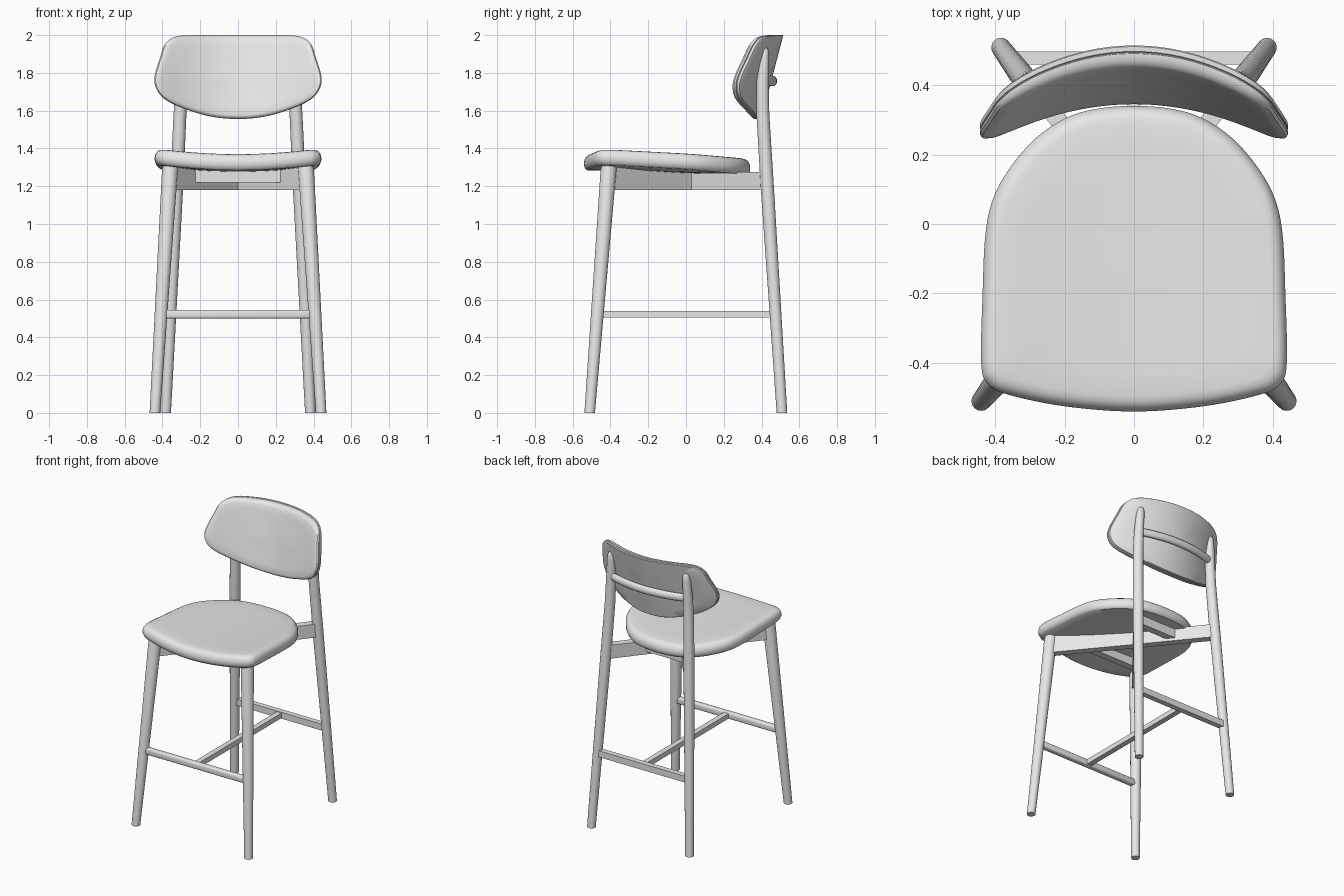
import bpy, bmesh, math
from mathutils import Vector

if "Cube" in bpy.data.objects:
    bpy.data.objects.remove(bpy.data.objects["Cube"])

grey = bpy.data.materials.new("light grey")
grey.diffuse_color = (0.8, 0.8, 0.8, 1)
grey.use_nodes = True
grey.node_tree.nodes["Principled BSDF"].inputs["Base Color"].default_value = grey.diffuse_color


def finish(bm, name, angle=35):
    bmesh.ops.recalc_face_normals(bm, faces=bm.faces)
    me = bpy.data.meshes.new(name)
    bm.to_mesh(me)
    bm.free()
    me.materials.append(grey)
    ob = bpy.data.objects.new(name, me)
    bpy.context.collection.objects.link(ob)
    bpy.ops.object.select_all(action='DESELECT')
    ob.select_set(True)
    bpy.context.view_layer.objects.active = ob
    bpy.ops.object.shade_smooth_by_angle(angle=math.radians(angle))
    return ob


def bridge(bm, a, b):
    n = len(a)
    for i in range(n):
        bm.faces.new((a[i], a[(i + 1) % n], b[(i + 1) % n], b[i]))


def smooth_outline(half, steps=6):
    """Mirror a half outline in x and sample a closed Catmull-Rom curve."""
    pts = [Vector(p) for p in half]
    pts += [Vector((-p[0], p[1])) for p in half[-2:0:-1]]
    n, out = len(pts), []
    for i in range(n):
        a, b, c, d = (pts[(i + k) % n] for k in (-1, 0, 1, 2))
        for s in range(steps):
            t = s / steps
            out.append(0.5 * (2 * b + (c - a) * t + (2 * a - 5 * b + 4 * c - d) * t * t
                              + (3 * b - a - 3 * c + d) * t ** 3))
    return out


def pad(name, half, centre, profile, place):
    """Cushion made of scaled outline rings; place maps (u, v, depth) to 3D."""
    bm = bmesh.new()
    outline, c = smooth_outline(half), Vector(centre)
    rings = []
    for scale, depth in profile:
        rings.append([bm.verts.new(place(*(c + (p - c) * scale), depth)) for p in outline])
    for a, b in zip(rings, rings[1:]):
        bridge(bm, a, b)
    for ring, depth in ((rings[0], profile[0][1]), (rings[-1], profile[-1][1])):
        tip = bm.verts.new(place(c.x, c.y, depth))
        for i in range(len(ring)):
            bm.faces.new((ring[i], ring[(i + 1) % len(ring)], tip))
    return finish(bm, name)


def tube(name, stations, sides=24):
    """Round tapered leg from (x, y, z, radius) stations with level rings."""
    bm = bmesh.new()
    rings = []
    for x, y, z, r in stations:
        rings.append([bm.verts.new((x + r * math.cos(2 * math.pi * i / sides),
                                    y + r * math.sin(2 * math.pi * i / sides), z))
                      for i in range(sides)])
    for a, b in zip(rings, rings[1:]):
        bridge(bm, a, b)
    bm.faces.new(rings[0])
    bm.faces.new(rings[-1])
    return finish(bm, name, 50)


def beam(name, a, b, width, bottom, top_a, top_b, bevel=0.0):
    """Upright board from plan point a to plan point b."""
    bm = bmesh.new()
    a, b = Vector(a), Vector(b)
    d = (b - a).normalized()
    side = Vector((-d.y, d.x)) * width / 2
    ends = []
    for p, top in ((a, top_a), (b, top_b)):
        ends.append([bm.verts.new((*(p + side * s), z))
                     for s, z in ((-1, bottom), (1, bottom), (1, top), (-1, top))])
    bridge(bm, *ends)
    bm.faces.new(ends[0])
    bm.faces.new(ends[1])
    if bevel:
        bmesh.ops.bevel(bm, geom=bm.edges[:], offset=bevel, segments=3,
                        profile=0.5, affect='EDGES')
    return finish(bm, name)


# Seat: dished cushion, lower at the back
def seat_place(x, y, d):
    t = (y + 0.54) / 0.88
    dish = 0.036 - 0.022 * t
    return (x, y, 1.328 - 0.025 * t + dish * (x / 0.44) ** 2 + d)


seat_half = [(0, -0.54), (0.2, -0.525), (0.36, -0.492), (0.42, -0.462), (0.44, -0.40),
             (0.436, -0.2), (0.428, -0.03), (0.405, 0.075), (0.355, 0.165), (0.28, 0.25),
             (0.19, 0.308), (0.1, 0.333), (0, 0.34)]
pad("seat", seat_half, (0, -0.1),
    [(0.2, -0.043), (0.5, -0.043), (0.8, -0.043), (0.96, -0.043), (0.985, -0.035),
     (1, -0.018), (1, 0), (0.99, 0.016), (0.97, 0.03), (0.94, 0.039), (0.9, 0.043),
     (0.75, 0.044), (0.5, 0.044), (0.25, 0.044)], seat_place)


# Backrest: curved, leaning cushion on a thin shell
def back_place(x, z, d):
    return (x, 0.485 - 0.26 * (2 - z) - 0.82 * x * x - d, z)


back_half = [(0, 2.0), (0.2, 2.0), (0.325, 1.993), (0.385, 1.955), (0.413, 1.88),
             (0.441, 1.785), (0.436, 1.725), (0.395, 1.667), (0.3, 1.616),
             (0.15, 1.57), (0, 1.556)]
pad("backrest", back_half, (0, 1.79),
    [(0.25, -0.03), (0.5, -0.03), (0.8, -0.03), (0.985, -0.03), (1, -0.026), (1, -0.012),
     (0.985, -0.01), (0.985, -0.008), (1, -0.006), (1, 0.004), (0.985, 0.016),
     (0.955, 0.025), (0.91, 0.03), (0.75, 0.031), (0.5, 0.031), (0.25, 0.031)], back_place)

# Curved crossbar behind the backrest
bm = bmesh.new()
rings = []
for i in range(25):
    x = -0.3 + 0.6 * i / 24
    y = 0.462 - 0.6 * x * x
    rings.append([bm.verts.new((x, y + 0.02 * math.cos(k * math.pi / 8),
                                1.757 + 0.027 * math.sin(k * math.pi / 8)))
                  for k in range(16)])
for a, b in zip(rings, rings[1:]):
    bridge(bm, a, b)
bm.faces.new(rings[0])
bm.faces.new(rings[-1])
finish(bm, "back_crossbar", 50)

# Legs and the diagonal seat beams, mirrored left and right
for side, s in (("right", 1), ("left", -1)):
    tube("front_leg_" + side, [(0.44 * s, -0.51, 0, 0.028), (0.36 * s, -0.41, 1.29, 0.042),
                               (0.359 * s, -0.408, 1.315, 0.036)])
    tube("rear_leg_" + side,
         [(0.383 * s, 0.508, 0, 0.028), (0.325 * s, 0.43, 1.2, 0.035),
          (0.307 * s, 0.407, 1.58, 0.034), (0.3 * s, 0.406, 1.75, 0.032),
          (0.294 * s, 0.413, 1.88, 0.027), (0.292 * s, 0.415, 1.915, 0.023),
          (0.291 * s, 0.415, 1.932, 0.015), (0.291 * s, 0.415, 1.938, 0.005)])
    beam("front_seat_beam_" + side, (0.36 * s, -0.41), (0, 0.03), 0.05, 1.18, 1.305, 1.272)
    beam("rear_seat_beam_" + side, (0.324 * s, 0.43), (0, 0.03), 0.05, 1.18, 1.275, 1.272)

# Cross battens carrying the seat
beam("front_seat_batten", (-0.245, -0.26), (0.245, -0.26), 0.05, 1.22, 1.285, 1.285)
beam("rear_seat_batten", (-0.16, 0.22), (0.16, 0.22), 0.05, 1.20, 1.27, 1.27)

# Footrest and stretchers
beam("footrest", (-0.405, -0.468), (0.405, -0.468), 0.04, 0.5, 0.545, 0.545, 0.01)
beam("rear_stretcher", (-0.357, 0.478), (0.357, 0.478), 0.038, 0.5, 0.545, 0.545)
beam("centre_stretcher", (0, -0.468), (0, 0.478), 0.038, 0.505, 0.54, 0.54)
